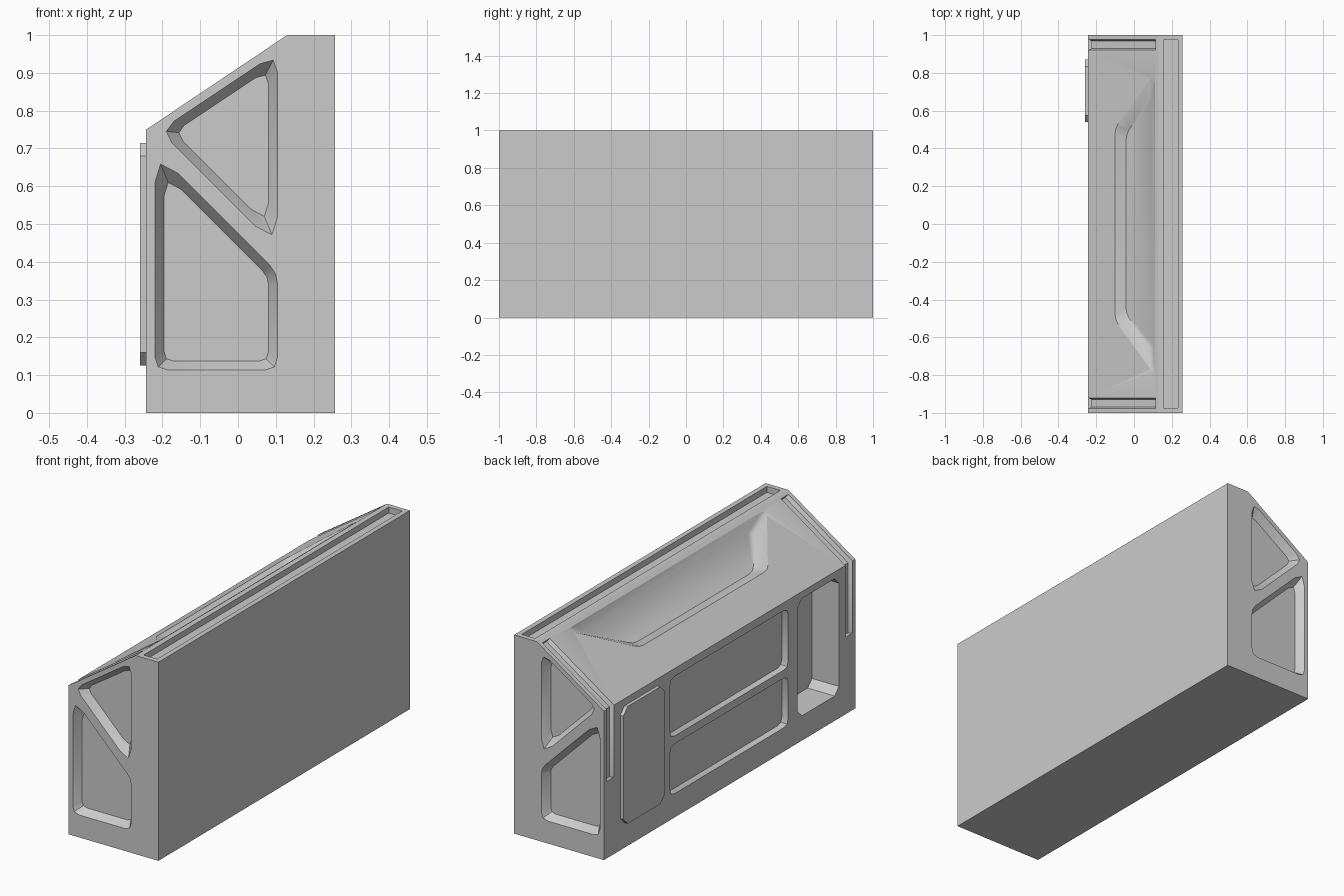
import bpy, bmesh, math
from mathutils import Vector

if "Cube" in bpy.data.objects:
    bpy.data.objects.remove(bpy.data.objects["Cube"])

LEFT, RIGHT = -0.243, 0.257      # main body sides
SLOPE = 0.25 / 0.373             # roof slope


def inset(corners, d):
    """Offset a counter-clockwise polygon inwards by d."""
    pts = [Vector(c) for c in corners]
    out = []
    for i, p in enumerate(pts):
        a = (p - pts[i - 1]).normalized()
        b = (pts[(i + 1) % len(pts)] - p).normalized()
        out.append(p + (b - a) * d / (a.x * b.y - a.y * b.x))
    return out


def soften(corners, cuts, mid=True):
    """Cut polygon corners, optionally with a middle point for a rounder look."""
    pts = [Vector(c) for c in corners]
    out = []
    for i, p in enumerate(pts):
        a = p + (pts[i - 1] - p).normalized() * cuts[i]
        b = p + (pts[(i + 1) % len(pts)] - p).normalized() * cuts[i]
        out += [a, (a + b) / 4 + p / 2, b] if mid else [a, b]
    return out


def loft(bm, rings):
    """Closed solid through rings of equal point count."""
    vs = [[bm.verts.new(p) for p in r] for r in rings]
    n = len(vs[0])
    faces = [bm.faces.new(vs[0]), bm.faces.new(vs[-1])]
    for r, s in zip(vs, vs[1:]):
        for i in range(n):
            j = (i + 1) % n
            faces.append(bm.faces.new((r[i], r[j], s[j], s[i])))
    bmesh.ops.recalc_face_normals(bm, faces=faces)


def make(name, bm):
    me = bpy.data.meshes.new(name)
    bm.to_mesh(me)
    bm.free()
    ob = bpy.data.objects.new(name, me)
    bpy.context.collection.objects.link(ob)
    return ob


def rect(a0, b0, a1, b1):
    return [(a0, b0), (a1, b0), (a1, b1), (a0, b1)]


# main body: sloped-top barrier block
bm = bmesh.new()
profile = [(LEFT, 0), (RIGHT, 0), (RIGHT, 1), (0.13, 1), (LEFT, 0.75)]
loft(bm, [[(x, y, z) for x, z in profile] for y in (-1, 1)])
body = make("barrier_body", bm)

cut = bmesh.new()

# tapered pockets in both ends
lower = ([(-0.22, 0.113), (0.105, 0.113), (0.105, 0.37), (-0.22, 0.695)], [0.035, 0.035, 0.03, 0.085])
upper = ([(0.105, 0.435), (0.105, 0.955), (-0.207, 0.747)], [0.085, 0.055, 0.045])
for corners, cuts in (lower, upper):
    outer = soften(corners, cuts)
    inner = soften(inset(corners, 0.024), [c * 0.75 for c in cuts])
    for s in (-1, 1):
        loft(cut, [[(p.x, s * y, p.y) for p in ring]
                   for ring, y in ((outer, 1.02), (outer, 1.0), (inner, 0.96))])

# pockets in the left side: two shallow panels and one deep handhold
for box, depth, c, mid in ((rect(-0.466, 0.41, 0.474, 0.71), 0.035, 0.035, True),
                           (rect(-0.466, 0.12, 0.474, 0.37), 0.035, 0.035, True),
                           (rect(-0.87, 0.125, -0.54, 0.715), 0.15, 0.035, False)):
    ring = soften(box, [c] * 4, mid)
    loft(cut, [[(x, p.x, p.y) for p in ring] for x in (LEFT - 0.02, LEFT + depth)])

# long slot in the flat top
loft(cut, [[(x, y, z) for x, y in rect(0.157, -0.975, 0.232, 0.975)] for z in (0.97, 1.02)])

# dished pocket in the sloped roof
outer = soften([(0.11, -0.80), (0.11, 0.80), (-0.1, 0.51), (-0.1, -0.51)], [0.045, 0.045, 0.03, 0.03])
inner = soften([(0.1, -0.68), (0.1, 0.68), (-0.042, 0.475), (-0.042, -0.475)], [0.045, 0.045, 0.03, 0.03])


def roof(p, d):
    return (p.x, p.y, 0.75 + (p.x - LEFT) * SLOPE + d)


loft(cut, [[roof(p, d) for p in ring] for ring, d in ((outer, 0.03), (outer, 0.0), (inner, -0.05))])


# bent grooves running over the roof edge near both ends
def strip(y, d):
    up = Vector((-0.557, 0, 0.831))
    top = Vector((0.115, y, 0.75 + (0.115 - LEFT) * SLOPE))
    elbow_in = Vector((LEFT + d, y, 0.75 + d * SLOPE - d / 0.831))
    return [top + up * 0.02, top - up * d, elbow_in, (LEFT + d, y, 0.388),
            (LEFT - 0.02, y, 0.388), (LEFT - 0.02, y, 0.761)]


for s in (-1, 1):
    loft(cut, [strip(s * y, d) for y, d in ((0.92, 0.002), (0.93, 0.018), (0.968, 0.018), (0.978, 0.002))])

cutter = make("pocket_cutter", cut)
cutter.hide_render = True
mod = body.modifiers.new("pockets", 'BOOLEAN')
mod.operation = 'DIFFERENCE'
mod.solver = 'EXACT'
mod.object = cutter
bpy.context.view_layer.objects.active = body
body.select_set(True)
bpy.ops.object.modifier_apply(modifier=mod.name)
bpy.data.objects.remove(cutter)
bpy.ops.object.shade_smooth_by_angle(angle=math.radians(30))

# raised panel on the left side
bm = bmesh.new()
ring = soften(rect(0.54, 0.125, 0.87, 0.715), [0.035] * 4, False)
loft(bm, [[(x, p.x, p.y) for p in ring] for x in (-0.26, LEFT + 0.005)])
make("raised_panel", bm)
